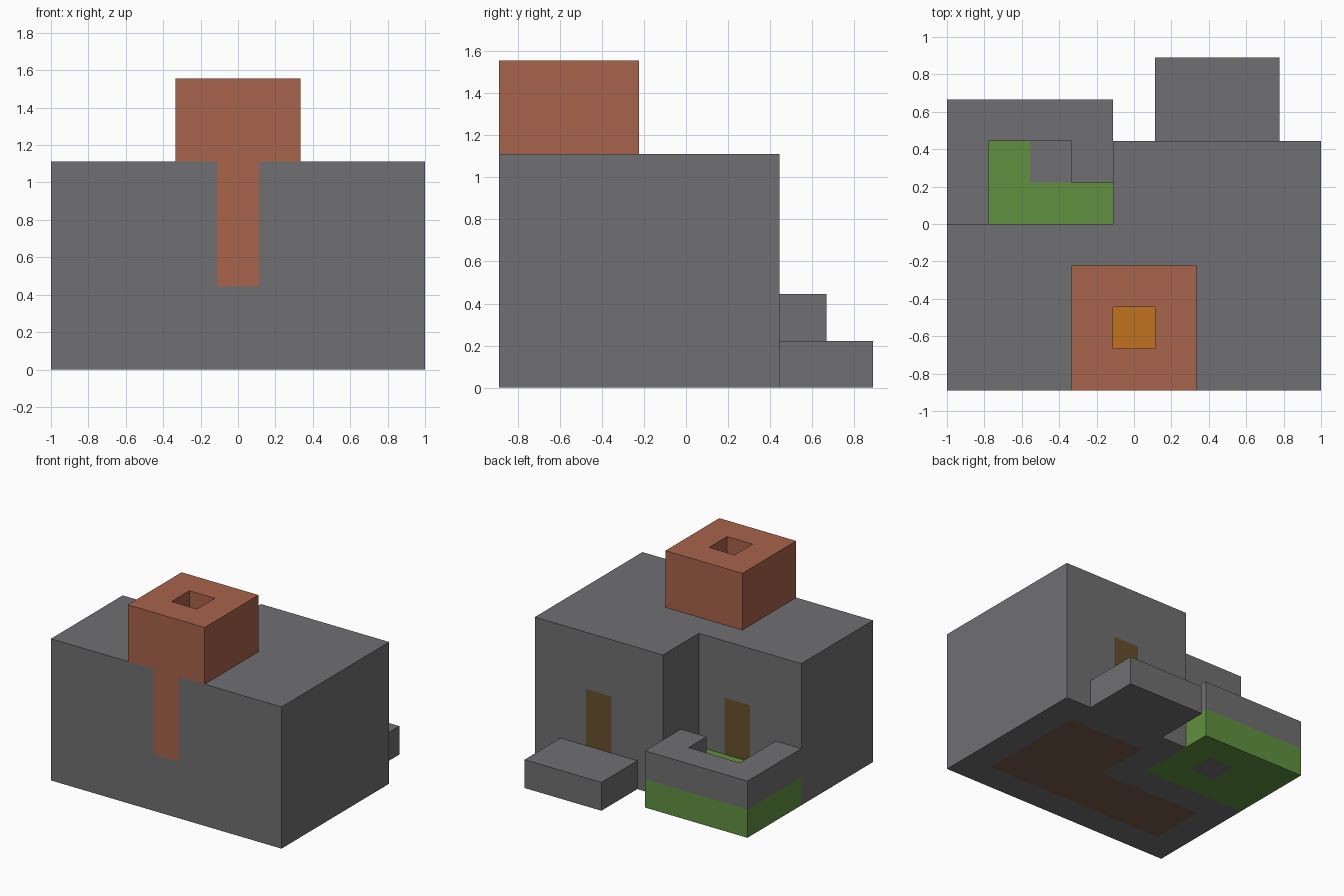
import bpy, bmesh, math
from mathutils import Vector

old = bpy.data.objects.get("Cube")
if old:
    bpy.data.objects.remove(old, do_unlink=True)

UNIT = 2 / 9                       # size of one building block
ORIGIN = Vector((-1, -4 * UNIT, 0))


def material(name, r, g, b):
    m = bpy.data.materials.new(name)
    m.use_nodes = True
    m.diffuse_color = (r, g, b, 1)
    m.node_tree.nodes["Principled BSDF"].inputs["Base Color"].default_value = (r, g, b, 1)
    return m


stone = material("grey stone", 0.162, 0.159, 0.168)
brick = material("red brick", 0.39, 0.125, 0.072)
grass = material("grass green", 0.12, 0.28, 0.051)
ember = material("fire orange", 0.53, 0.17, 0.014)
wood = material("door wood", 0.136, 0.079, 0.027)
boards = material("floor boards", 0.20, 0.105, 0.075)

blocks = {}                        # block position -> part name
part_material = {}


def fill(part, mat, xs, ys, zs):
    """Fill an inclusive range of blocks; part None carves them away."""
    if part:
        part_material[part] = mat
    for x in range(xs[0], xs[1] + 1):
        for y in range(ys[0], ys[1] + 1):
            for z in range(zs[0], zs[1] + 1):
                if part:
                    blocks[x, y, z] = part
                else:
                    blocks.pop((x, y, z), None)


def carve(xs, ys, zs):
    fill(None, None, xs, ys, zs)


# House shell, L-shaped, with a hollow room and a board floor
fill("house", stone, (0, 8), (0, 3), (0, 4))
fill("house", stone, (4, 8), (4, 5), (0, 4))
for xs, ys in (((1, 7), (1, 2)), ((5, 7), (3, 4))):
    fill("floor", boards, xs, ys, (0, 0))
    carve(xs, ys, (1, 3))

# Doors
fill("garden_door", wood, (2, 2), (3, 3), (1, 2))
fill("back_door", wood, (6, 6), (5, 5), (1, 2))

# Chimney: cross-shaped flue, wide stack, open shaft and fire
fill("chimney", brick, (4, 4), (0, 2), (2, 4))
fill("chimney", brick, (3, 5), (1, 1), (2, 4))
fill("chimney", brick, (3, 5), (0, 2), (5, 6))
carve((4, 4), (1, 1), (2, 6))
fill("fire", ember, (4, 4), (1, 1), (1, 1))

# Walled garden with one paving stone
fill("lawn", grass, (0, 3), (4, 6), (0, 0))
fill("paving_stone", stone, (2, 2), (5, 5), (0, 0))
fill("garden_wall", stone, (0, 3), (4, 6), (1, 1))
carve((1, 2), (4, 5), (1, 1))
carve((3, 3), (4, 4), (1, 1))

# Back step
fill("back_step", stone, (5, 7), (6, 7), (0, 0))


def build(part):
    """Skin the exposed sides of a part and merge flat regions."""
    bm = bmesh.new()
    for cell, owner in blocks.items():
        if owner != part:
            continue
        centre = Vector(cell) + Vector((0.5, 0.5, 0.5))
        for axis in range(3):
            for sign in (-1, 1):
                n = Vector((0, 0, 0))
                n[axis] = sign
                if tuple(int(c) for c in Vector(cell) + n) in blocks:
                    continue
                u = Vector((0, 0, 0))
                u[(axis + 1) % 3] = 1
                v = n.cross(u)
                corners = (-u - v, u - v, u + v, v - u)
                bm.faces.new([bm.verts.new(ORIGIN + (centre + (n + c) / 2) * UNIT)
                              for c in corners])
    bmesh.ops.remove_doubles(bm, verts=bm.verts, dist=0.001)
    bmesh.ops.dissolve_limit(bm, angle_limit=math.radians(1),
                             verts=bm.verts, edges=bm.edges)
    mesh = bpy.data.meshes.new(part)
    bm.to_mesh(mesh)
    bm.free()
    mesh.materials.append(part_material[part])
    bpy.context.collection.objects.link(bpy.data.objects.new(part, mesh))


for part in part_material:
    build(part)
